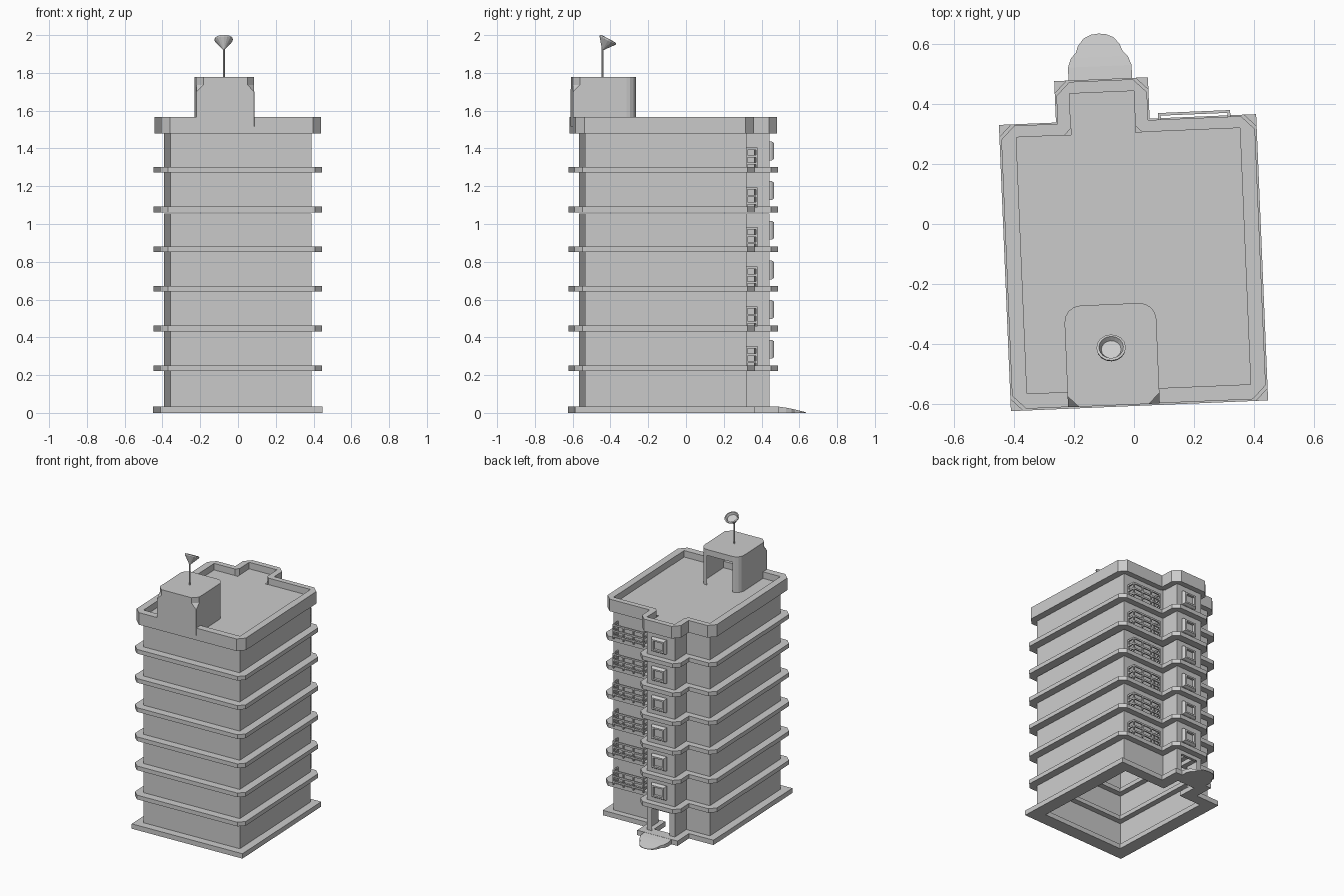
import bpy, bmesh, math
from mathutils import Matrix, Vector

if "Cube" in bpy.data.objects:
    bpy.data.objects.remove(bpy.data.objects["Cube"])

TURN = Matrix.Rotation(math.radians(2.4), 4, 'Z')   # whole block is slightly turned


def finish(bm, name, fix=True):
    if fix:
        bmesh.ops.recalc_face_normals(bm, faces=bm.faces)
    bm.transform(TURN)
    me = bpy.data.meshes.new(name)
    bm.to_mesh(me)
    bm.free()
    ob = bpy.data.objects.new(name, me)
    bpy.context.collection.objects.link(ob)
    return ob


def outline(o, convex=0.0, concave=0.0):
    """Floor plan offset by o, with optional corner cuts."""
    b = o * 0.78
    p = [(-.38 - o, -.55 - o), (.366 + o, -.55 - o), (.366 + o, .305 + b), (.018 + o * .87, .305 + b),
         (.018 + o * .87, .443 + b), (-.197 - o * .87, .443 + b), (-.197 - o * .87, .305 + b), (-.38 - o, .305 + b)]
    p = [Vector(q) for q in p]
    out = []
    for i, q in enumerate(p):
        c = concave if i in (3, 6) else convex
        if c:
            out += [q + (p[i - 1] - q).normalized() * c, q + (p[(i + 1) % 8] - q).normalized() * c]
        else:
            out.append(q)
    return out


def ring(name, outer, inner, z0, z1):
    bm = bmesh.new()
    for loop in (outer, inner):
        vs = [bm.verts.new((x, y, z0)) for x, y in loop]
        for i, v in enumerate(vs):
            bm.edges.new((vs[i - 1], v))
    bmesh.ops.triangle_fill(bm, edges=bm.edges[:], use_beauty=True)
    r = bmesh.ops.extrude_face_region(bm, geom=bm.faces[:], use_keep_orig=True)
    for v in r['geom']:
        if isinstance(v, bmesh.types.BMVert):
            v.co.z = z1
    return finish(bm, name)


def sheet(name, levels, closed=True, cap=False):
    """Skin through stacked loops of 3D points."""
    bm = bmesh.new()
    rows = [[bm.verts.new(p) for p in lv] for lv in levels]
    n = len(rows[0])
    for a, b in zip(rows, rows[1:]):
        for i in range(n if closed else n - 1):
            j = (i + 1) % n
            bm.faces.new((a[i], a[j], b[j], b[i]))
    if cap:
        bm.faces.new(rows[-1])
    return finish(bm, name)


def at(loop, z):
    return [(p[0], p[1], z) for p in loop]


def boxes(name, items):
    bm = bmesh.new()
    for x0, x1, y0, y1, z0, z1 in items:
        m = Matrix.Translation(((x0 + x1) / 2, (y0 + y1) / 2, (z0 + z1) / 2)) @ \
            Matrix.Diagonal((x1 - x0, y1 - y0, z1 - z0, 1))
        bmesh.ops.create_cube(bm, size=1, matrix=m)
    return finish(bm, name)


WALL = outline(0)
BACK = .443

# base plate and ledges
ring("base_plate", outline(.056), outline(-.04), 0, .035)
ledges = [.222 + .21 * i for i in range(6)]
for i, z in enumerate(ledges):
    ring(f"ledge_{i + 1}", outline(.056, .04), outline(-.04), z, z + .03)

# ground floor walls with door gap
w = [tuple(p) for p in WALL]
path = [(-.155, BACK), w[5], w[6], w[7], w[0], w[1], w[2], w[3], w[4], (-.02, BACK)]
sheet("ground_floor_wall", [at(path, .03), at(path, .225)], closed=False)
boxes("door_header", [(-.155, -.02, BACK - .02, BACK, .195, .225)])

# upper floors with window and balcony rail
for i, z in enumerate(ledges):
    top = 1.485 if i == 5 else z + .212
    if i == 3:
        top = 1.055          # open slit below the fifth ledge
    sheet(f"floor_wall_{i + 1}", [at(WALL, z + .028), at(WALL, top)])

    # window: raised bevelled frame with recessed pane
    cx, cz = -.08, z + .115
    lv = []
    for hx, hz, d in ((.055, .05, -.002), (.055, .05, .012), (.046, .041, .026),
                      (.034, .03, .026), (.034, .03, .008)):
        lv.append([(cx + sx * hx, BACK + d, cz + sz * hz)
                   for sx, sz in ((-1, -1), (1, -1), (1, 1), (-1, 1))])
    sheet(f"window_{i + 1}", lv, cap=True)

    # balcony railing
    x0, x1, y0, y1 = .095, .336, .303, .366
    f = z + .03
    t = .009
    parts = []
    for h in (.012, .05, .09):
        parts.append((x0, x1, y1 - t, y1, f + h, f + h + .012))
        for x in (x0, x1 - t):
            parts.append((x, x + t, y0, y1, f + h, f + h + .012))
    for k in range(4):
        x = x0 + (x1 - x0 - t) * k / 3
        parts.append((x, x + t, y1 - t, y1, f - .005, f + .102))
    for x in (x0, x1 - t):
        parts.append((x, x + t, y0, y0 + t, f - .005, f + .102))
    boxes(f"balcony_rail_{i + 1}", parts)

# roof and parapet
ring("parapet", outline(.05, .045), outline(0, 0, .022), 1.48, 1.567)
bm = bmesh.new()
bm.faces.new([bm.verts.new(p) for p in at(WALL, 1.52)])
finish(bm, "roof_floor", False)

# roof house: rounded rear corners, front corners cut near the top, open at the rear
px0, px1, py0, py1, r = -.245, .061, -.601, -.264, .055


def house_loop(c, z):
    def arc(cx, a0):
        return [(cx + r * math.cos(math.radians(a0 + 22.5 * k)),
                 py1 - r + r * math.sin(math.radians(a0 + 22.5 * k))) for k in range(5)]
    right = arc(px1 - r, 0)
    left = arc(px0 + r, 90)
    p = left + [(px0, py0 + c), (px0 + c, py0), (px1 - c, py0), (px1, py0 + c)] + right
    return at(p, z)


sheet("roof_house", [house_loop(.001, 1.515), house_loop(.001, 1.70),
                     house_loop(.036, 1.737), house_loop(.036, 1.777)], closed=False, cap=True)
boxes("roof_house_lintel", [(px0 + r, px1 - r, py1 - .015, py1, 1.735, 1.777)])

# antenna pole and dish
bm = bmesh.new()
bmesh.ops.create_cone(bm, cap_ends=True, segments=8, radius1=.005, radius2=.005, depth=.165,
                      matrix=Matrix.Translation((-.0934, -.438, 1.8525)))
finish(bm, "antenna_pole")
axis = Vector((0, .468, .884)).normalized()
m = Matrix.Translation((-.0934, -.438, 1.922)) @ axis.to_track_quat('Z', 'Y').to_matrix().to_4x4()
lv = []
for rad, h in ((.004, 0), (.048, .056), (.049, .064), (.041, .066), (.033, .05)):
    lv.append([m @ Vector((rad * math.cos(a), rad * math.sin(a), h))
               for a in (math.tau * k / 16 for k in range(16))])
sheet("antenna_dish", lv, cap=True)

# sloped entrance step with scalloped edge
half = [(.106, .478), (.106, .53), (.095, .56), (.078, .578), (.07, .60), (.05, .625), (.025, .636), (0, .639)]
plan = [(-.092 + x, y) for x, y in half] + [(-.092 - x, y) for x, y in half[-2::-1]]
bm = bmesh.new()
n = len(half)
L, R = plan[::-1][:n], plan[:n]
rows = []
for (lx, y), (rx, _) in zip(L, R):
    z = .003 + .032 * (1 - ((y - .478) / .161) ** 1.3)
    xs = (lx, rx) if rx - lx > 1e-4 else (lx,)
    rows.append(([bm.verts.new((x, y, z)) for x in xs], [bm.verts.new((x, y, 0)) for x in xs]))
for (ta, ba), (tb, bb) in zip(rows, rows[1:]):
    for a, b in ((ta, tb), (ba, bb)):
        bm.faces.new((a[0], a[1], *b[::-1]))
    for k in (0, -1):
        bm.faces.new((ta[k], tb[k], bb[k], ba[k]))
bm.faces.new((*rows[0][0], *rows[0][1][::-1]))
finish(bm, "entrance_step")
